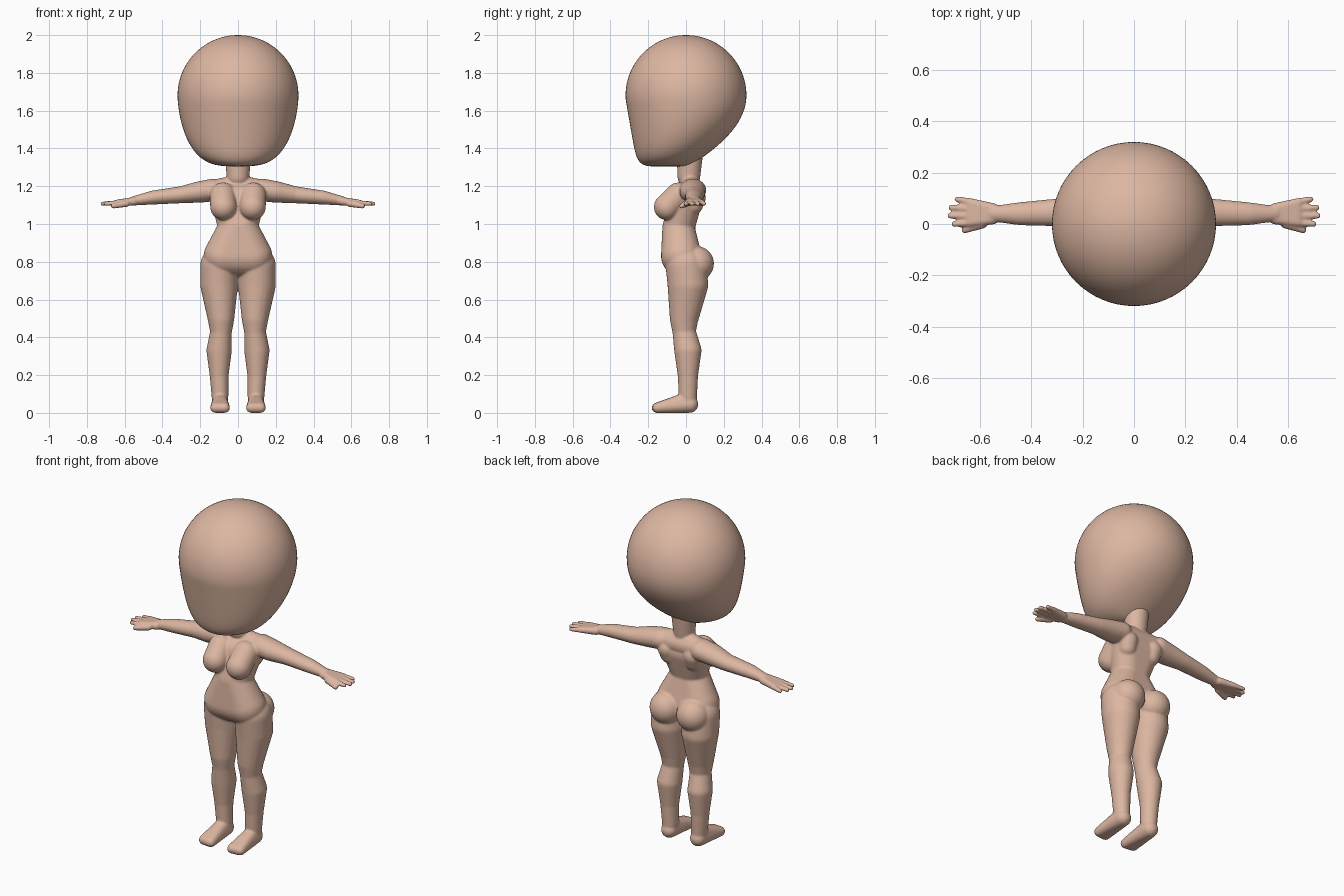
import bpy
import bmesh
from math import sin, cos, pi, sqrt
from mathutils import Vector

cube = bpy.data.objects.get("Cube")
if cube:
    bpy.data.objects.remove(cube)

skin = bpy.data.materials.new("warm_skin")
skin.use_nodes = True
tone = (.72, .47, .36, 1)
skin.diffuse_color = tone
skin.node_tree.nodes["Principled BSDF"].inputs["Base Color"].default_value = tone

# Evenly spread points on a unit sphere, used to round every body volume
golden = pi * (3 - sqrt(5))
COUNT = 400
sphere_points = []
for index in range(COUNT):
    height = 1 - 2 * (index + .5) / COUNT
    ring = sqrt(1 - height * height)
    sphere_points.append(Vector((ring * cos(index * golden), ring * sin(index * golden), height)))


def wrap(bm, balls, deep):
    """Stretch a tight convex skin around balls given as (x, y, z, radius)."""
    verts = []
    for x, y, z, radius in balls:
        for point in sphere_points:
            offset = Vector((point.x, point.y * deep, point.z)) * radius
            verts.append(bm.verts.new(Vector((x, y, z)) + offset))
    hull = bmesh.ops.convex_hull(bm, input=verts)
    spare = set(hull["geom_interior"]) | set(hull["geom_unused"])
    loose = [item for item in spare if isinstance(item, bmesh.types.BMVert)]
    bmesh.ops.delete(bm, geom=loose, context="VERTS")


def form(bm, *balls, deep=1, across=False):
    """One volume, either mirrored as a pair or wrapped across the middle."""
    mirrored = [(-x, y, z, radius) for x, y, z, radius in balls]
    if across:
        wrap(bm, list(balls) + mirrored, deep)
    else:
        wrap(bm, balls, deep)
        wrap(bm, mirrored, deep)


def chain(bm, *balls, **options):
    """A limb of tapered volumes joining each ball to the next."""
    for start, end in zip(balls, balls[1:]):
        form(bm, start, end, **options)


def finish(bm, name):
    bmesh.ops.recalc_face_normals(bm, faces=bm.faces)
    for face in bm.faces:
        face.smooth = True
    mesh = bpy.data.meshes.new(name)
    bm.to_mesh(mesh)
    bm.free()
    mesh.materials.append(skin)
    ob = bpy.data.objects.new(name, mesh)
    bpy.context.collection.objects.link(ob)
    return ob


def head_section(angle):
    """Height, half width, front and back of the head at a latitude."""
    skull, middle, chin = .32, 1.68, -.16
    if angle >= 0:
        reach = skull * cos(angle)
        return middle + skull * sin(angle), reach, -reach, reach
    drop = -sin(angle)
    width = skull * (1 - drop ** 1.7) ** .3
    front = chin - (.163 - .065 * drop) * (1 - drop ** 12) ** .3
    back = skull - .305 * drop * drop
    return middle - .375 * drop, width, front, back


# Head: round skull running down into a broad jaw
bm = bmesh.new()
sides, levels = 64, 48
rings = []
for level in range(levels + 1):
    z, width, front, back = head_section(.495 * pi * (2 * level / levels - 1))
    centre, depth = (front + back) / 2, (back - front) / 2
    turns = [2 * pi * side / sides for side in range(sides)]
    rings.append([bm.verts.new((width * cos(turn), centre + depth * sin(turn), z))
                  for turn in turns])
for lower, upper in zip(rings, rings[1:]):
    for side in range(sides):
        after = (side + 1) % sides
        bm.faces.new((lower[side], lower[after], upper[after], upper[side]))
bm.faces.new(rings[0])
bm.faces.new(rings[-1])
finish(bm, "head")

bm = bmesh.new()

# Neck, shoulder line and torso
chain(bm, (0, .015, 1.25, .06), (0, .02, 1.37, .07), across=True)
form(bm, (0, .02, 1.21, .05), (.1, .03, 1.18, .06), across=True)
chest = (.055, 0, 1.13, .087)
waist = (.02, -.04, .98, .085)
pelvis = (.075, -.025, .83, .107)
chain(bm, chest, waist, pelvis, across=True)

# Bust, shoulder blades and seat
form(bm, (.077, -.1, 1.09, .07), (.08, -.04, 1.15, .07))
form(bm, (.085, .05, 1.14, .055), (.08, .04, 1.1, .05))
form(bm, (.088, .055, .79, .093))

# Legs
hip = (.1, 0, .78, .1)
thigh = (.1, .01, .68, .1)
above_knee = (.09, -.01, .5, .07)
knee = (.09, -.01, .43, .057)
calf = (.1, .01, .33, .067)
shin = (.1, .01, .2, .05)
ankle = (.095, .01, .08, .044)
chain(bm, hip, thigh, above_knee, knee, calf, shin, ankle, deep=1.08)

# Feet: heel and instep spreading to the toes
heel = (.095, .02, .045, .045)
instep = (.095, -.01, .065, .04)
form(bm, heel, instep, (.07, -.155, .027, .027), (.12, -.15, .027, .027))

# Arms
shoulder = (.13, .035, 1.18, .06)
upper_arm = (.2, .035, 1.17, .057)
elbow = (.3, .045, 1.155, .045)
forearm = (.45, .04, 1.14, .037)
wrist = (.55, .04, 1.123, .025)
chain(bm, shoulder, upper_arm, elbow, forearm, wrist, deep=1.2)

# Hands: flat palm, four fingers in an arc, thumb toward the front
form(bm, (.55, .02, 1.12, .022), (.55, .06, 1.12, .022),
     (.64, .005, 1.113, .016), (.64, .085, 1.113, .016))
for finger in range(4):
    tip = .718 - .01 * (finger - 1.3) ** 2
    chain(bm, (.63, .005 + .027 * finger, 1.113, .014),
          (tip, .032 * finger, 1.107, .012))
chain(bm, (.59, 0, 1.108, .018), (.66, -.023, 1.095, .014))

# Fuse every volume into one soft skin
body = finish(bm, "body")
fuse = body.modifiers.new("fuse", "REMESH")
fuse.mode = "VOXEL"
fuse.voxel_size = .005
fuse.use_smooth_shade = True
soft = body.modifiers.new("soften", "SMOOTH")
soft.factor = .5
soft.iterations = 12
